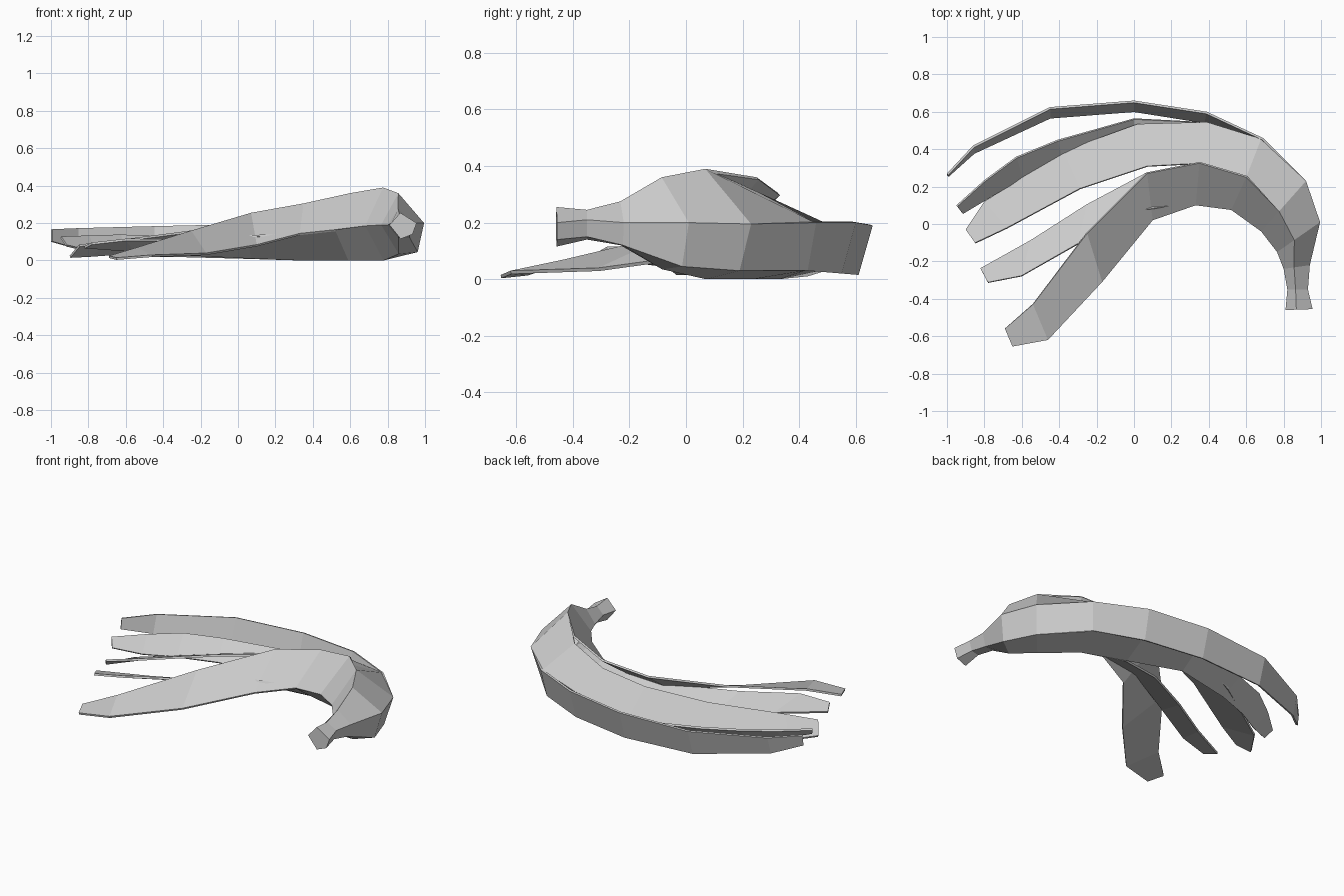
import bpy, bmesh
from mathutils import Vector

bm = bmesh.new()


def loft(a, b):
    # flat quads between two rungs
    for i in range(len(a) - 1):
        bm.faces.new((a[i], a[i + 1], b[i + 1], b[i]))


def ring(inner, outer, top, mid, bottom, low):
    # five-sided cross-section: crest, outer top, outer low, bottom, inner
    i, o = Vector(inner), Vector(outer)
    spots = [(0.4, top), (1, mid + 0.01), (0.85, low), (0.41, bottom), (0, mid)]
    return [bm.verts.new((*i.lerp(o, t), z)) for t, z in spots]


# stem and uncut part of the peel, following the bend
rings = [ring(*r) for r in [
    ((0.81, -0.46), (0.955, -0.455), 0.255, 0.19, 0.115, 0.14),
    ((0.82, -0.35), (0.93, -0.35), 0.245, 0.20, 0.14, 0.15),
    ((0.80, -0.24), (0.94, -0.22), 0.275, 0.19, 0.12, 0.12),
    ((0.765, -0.15), (0.995, 0.01), 0.36, 0.19, 0.035, 0.045),
    ((0.68, -0.04), (0.92, 0.23), 0.39, 0.185, 0.0, 0.03),
]]
for a, b in zip(rings, rings[1:]):
    loft(a + a[:1], b + b[:1])
bm.faces.new(rings[0][::-1])


def strip(side, rungs):
    # peeled strip continuing one side of the cross-section
    prev = [rings[-1][side], rings[-1][(side + 1) % 5]]
    for p, q in rungs:
        cur = [bm.verts.new(p), bm.verts.new(q)]
        loft(prev, cur)
        prev = cur


# upper strip, sloping down to the outside
strip(0, [
    ((0.60, 0.25, 0.31), (0.68, 0.455, 0.20)),
    ((0.35, 0.325, 0.25), (0.39, 0.545, 0.175)),
    ((0.07, 0.31, 0.205), (0.02, 0.535, 0.12)),
    ((-0.29, 0.19, 0.155), (-0.38, 0.39, 0.06)),
    ((-0.68, -0.02, 0.105), (-0.80, 0.12, 0.03)),
    ((-0.85, -0.10, 0.085), (-0.90, -0.03, 0.025)),
])
# outer upright strip
strip(1, [
    ((0.69, 0.46, 0.20), (0.666, 0.43, 0.03)),
    ((0.39, 0.60, 0.20), (0.38, 0.55, 0.02)),
    ((0.0, 0.66, 0.19), (0.0, 0.61, 0.015)),
    ((-0.45, 0.625, 0.18), (-0.45, 0.575, 0.02)),
    ((-0.86, 0.42, 0.17), (-0.86, 0.385, 0.06)),
    ((-1.0, 0.27, 0.165), (-1.0, 0.26, 0.10)),
])
# lower outer strip
strip(2, [
    ((0.665, 0.42, 0.03), (0.59, 0.235, 0.0)),
    ((0.38, 0.545, 0.045), (0.33, 0.33, 0.0)),
    ((0.0, 0.565, 0.10), (0.0, 0.43, 0.01)),
    ((-0.41, 0.45, 0.12), (-0.38, 0.34, 0.02)),
    ((-0.63, 0.36, 0.13), (-0.60, 0.25, 0.03)),
    ((-0.80, 0.235, 0.125), (-0.77, 0.15, 0.04)),
    ((-0.95, 0.10, 0.12), (-0.92, 0.06, 0.075)),
])
# lower inner strip, tilted up towards the viewer
strip(3, [
    ((0.59, 0.235, 0.0), (0.52, 0.08, 0.16)),
    ((0.33, 0.32, 0.0), (0.33, 0.11, 0.135)),
    ((0.07, 0.27, 0.01), (0.05, 0.07, 0.125)),
    ((-0.25, 0.10, 0.025), (-0.30, -0.11, 0.105)),
    ((-0.55, -0.09, 0.045), (-0.60, -0.28, 0.105)),
    ((-0.82, -0.24, 0.065), (-0.78, -0.315, 0.085)),
])
# front strip, draped towards the viewer
strip(4, [
    ((0.52, 0.075, 0.165), (0.60, 0.25, 0.36)),
    ((0.33, 0.10, 0.145), (0.35, 0.325, 0.305)),
    ((0.10, 0.02, 0.085), (0.07, 0.27, 0.255)),
    ((-0.17, -0.31, 0.04), (-0.25, -0.05, 0.16)),
    ((-0.46, -0.62, 0.03), (-0.54, -0.43, 0.07)),
    ((-0.65, -0.655, 0.015), (-0.69, -0.56, 0.025)),
])

mesh = bpy.data.meshes.new("fruit_peel")
bm.to_mesh(mesh)
bm.free()
peel = bpy.data.objects.new("fruit_peel", mesh)
bpy.context.collection.objects.link(peel)

# skin thickness, grown inwards
skin = peel.modifiers.new("skin", 'SOLIDIFY')
skin.thickness = 0.012
skin.offset = -1
